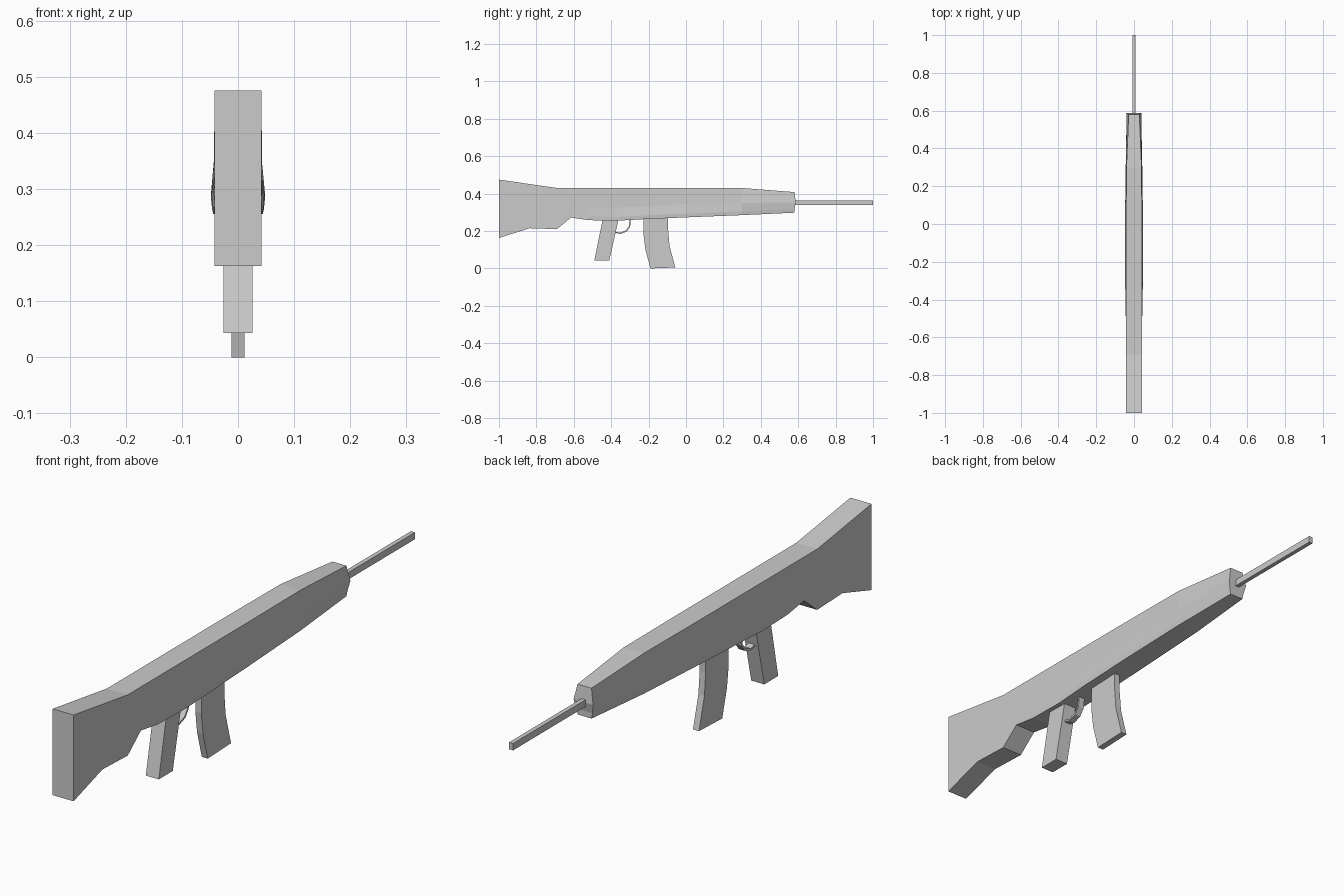
import bpy


def make_object(name, verts, faces):
    mesh = bpy.data.meshes.new(name)
    mesh.from_pydata(verts, [], faces)
    mesh.update()
    ob = bpy.data.objects.new(name, mesh)
    bpy.context.collection.objects.link(ob)
    return ob


def extrude_profile(name, points, half):
    """Side outline (y, z), clockwise seen from +x, given thickness along x."""
    n = len(points)
    verts = [(s * half, y, z) for s in (1, -1) for y, z in points]
    faces = [tuple(reversed(range(n))), tuple(range(n, 2 * n))]
    faces += [(i, (i + 1) % n, n + (i + 1) % n, n + i) for i in range(n)]
    return make_object(name, verts, faces)


def loft_body(name, stations):
    """Mirrored eight-point cross-sections joined along y."""
    verts, faces, n = [], [], 8
    for y, top, mid, bottom, wt, wm, wl, wb in stations:
        half = [(wt, top), (wm, mid), (wl, bottom + 0.02), (wb, bottom)]
        ring = half + [(-x, z) for x, z in reversed(half)]
        # nose bulges forward slightly at mid height
        bump = 0.007 if y == stations[-1][0] else 0
        for i, (x, z) in enumerate(ring):
            verts.append((x, y + (bump if i in (1, 6) else 0), z))
    for s in range(len(stations) - 1):
        a, b = s * n, (s + 1) * n
        faces += [(a + i, a + (i + 1) % n, b + (i + 1) % n, b + i) for i in range(n)]
    last = (len(stations) - 1) * n
    # end caps as horizontal strips
    for i in range(3):
        faces.append((i, 7 - i, 6 - i, i + 1))
        faces.append((last + i, last + i + 1, last + 6 - i, last + 7 - i))
    return make_object(name, verts, faces)


# Stock, receiver and fore-end: y, top, mid, bottom, then four half-widths
loft_body("body", [
    (-1.00, 0.475, 0.320, 0.163, 0.042, 0.042, 0.042, 0.042),
    (-0.835, 0.451, 0.320, 0.215, 0.042, 0.042, 0.042, 0.042),
    (-0.69, 0.430, 0.320, 0.210, 0.042, 0.042, 0.042, 0.042),
    (-0.615, 0.430, 0.320, 0.272, 0.042, 0.042, 0.042, 0.042),
    (-0.52, 0.430, 0.320, 0.258, 0.042, 0.042, 0.043, 0.043),
    (-0.37, 0.430, 0.325, 0.255, 0.042, 0.042, 0.046, 0.044),
    (-0.23, 0.430, 0.330, 0.263, 0.042, 0.042, 0.048, 0.046),
    (0.00, 0.430, 0.345, 0.273, 0.042, 0.043, 0.048, 0.046),
    (0.30, 0.430, 0.350, 0.285, 0.040, 0.043, 0.044, 0.042),
    (0.58, 0.408, 0.353, 0.298, 0.028, 0.039, 0.032, 0.028),
])

# Square barrel
extrude_profile("barrel", [(0.57, 0.338), (0.57, 0.363), (1.0, 0.363), (1.0, 0.338)], 0.008)

# Slanted grip
extrude_profile("grip", [(-0.49, 0.043), (-0.445, 0.265), (-0.36, 0.265), (-0.41, 0.043)], 0.026)

# Curved magazine
extrude_profile("magazine", [(-0.19, 0.0), (-0.217, 0.10), (-0.227, 0.18), (-0.227, 0.28),
                             (-0.095, 0.28), (-0.095, 0.20), (-0.088, 0.12), (-0.057, 0.005)], 0.012)

# Thin curved trigger guard
outer = [(-0.385, 0.192), (-0.352, 0.184), (-0.318, 0.196), (-0.299, 0.222), (-0.294, 0.265)]
inner = [(-0.301, 0.265), (-0.306, 0.225), (-0.322, 0.203), (-0.353, 0.191), (-0.385, 0.199)]
extrude_profile("trigger_guard", list(reversed(outer + inner)), 0.012)
